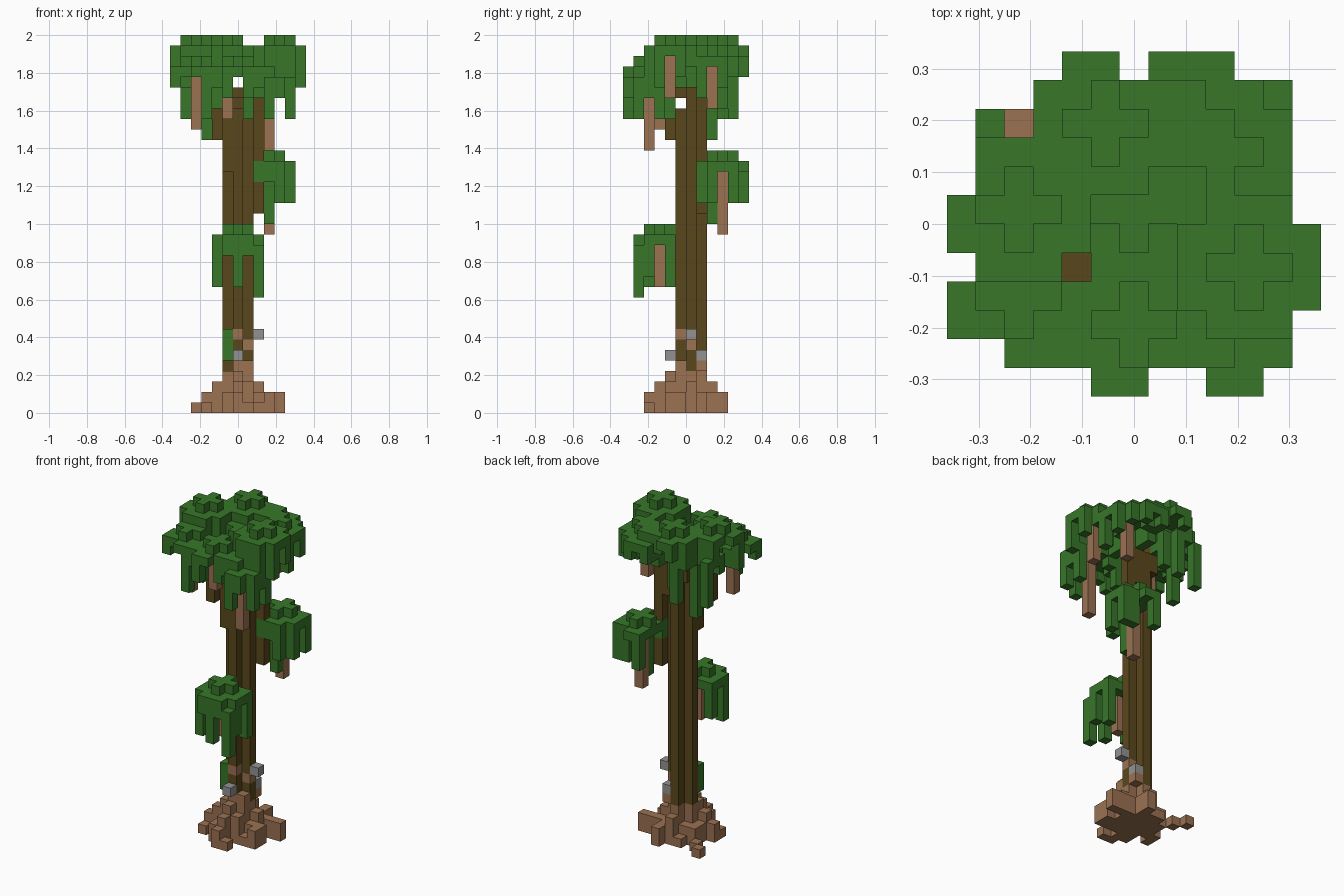
import bpy
import bmesh
import random

U = 2 / 36          # edge of one block
rng = random.Random(11)

if "Cube" in bpy.data.objects:
    bpy.data.objects.remove(bpy.data.objects["Cube"], do_unlink=True)


def make_material(name, colour):
    m = bpy.data.materials.new(name)
    m.use_nodes = True
    m.diffuse_color = (*colour, 1)
    m.node_tree.nodes["Principled BSDF"].inputs["Base Color"].default_value = (*colour, 1)
    return m


LEAF = make_material("leaf green", (0.038, 0.18, 0.022))
BARK = make_material("dark bark", (0.102, 0.063, 0.012))
ROOT = make_material("light wood", (0.325, 0.168, 0.084))
STONE = make_material("grey stone", (0.29, 0.29, 0.29))


def column(x, y, low, high):
    """Blocks stacked from level low to level high, both included."""
    return {(x, y, k) for k in range(low, high + 1)}


def columns(*specs):
    return set().union(*(column(*s) for s in specs))


def cluster(cx, cy, top, allowed, droop):
    """A dome of leaves: cross on top, wider layer below, drooping fringe."""
    cells = set()
    for dx in range(-2, 3):
        for dy in range(-2, 3):
            x, y = cx + dx, cy + dy
            reach = abs(dx) + abs(dy)
            if reach > 3 or not allowed(x, y):
                continue
            if reach <= 1:
                cells |= column(x, y, top - 1, top)
            else:
                length = droop(dx, dy) if reach == 3 else 1
                cells |= column(x, y, top - length, top - 1)
    return cells


# Trunk: a cross-shaped column with thicker upper part and boughs
trunk = columns((0, 0, 0, 30), (1, 0, 0, 30), (0, 1, 0, 30),
                (-1, 0, 0, 28), (0, -1, 0, 28))
boughs = columns((2, 1, 19, 21), (2, 1, 24, 30), (-1, -1, 23, 28), (-2, -2, 26, 31),
                 (-3, -3, 30, 30), (0, -1, 30, 30), (1, 1, 27, 30), (-1, 1, 29, 31))

# Roots: stepped mound with ragged outer blocks
roots = set()
for x in range(-3, 4):
    for y in range(-4, 4):
        r = (x * x + (y + 0.5) ** 2) ** 0.5
        if r < 1.7:
            roots |= column(x, y, 0, 3)
        elif r < 2.4:
            roots |= column(x, y, 0, rng.choice((1, 2)))
        elif r < 3.2 and rng.random() < 0.7:
            roots |= column(x, y, 0, rng.choice((0, 1, 1)))
roots |= columns((-4, 3, 0, 0), (-3, 2, 0, 0), (-3, -2, 0, 0), (4, 1, 0, 1), (3, 1, 0, 1),
                 (3, -2, 0, 1), (1, -4, 0, 0), (0, -4, 0, 1), (1, 3, 0, 1), (-3, -1, 0, 1),
                 (2, 0, 0, 2), (-2, -1, 0, 2), (0, 2, 0, 2), (0, -3, 0, 2))
patches = columns((0, -1, 7, 7), (0, -1, 4, 4), (1, 0, 6, 6),
                  (1, -1, 4, 4), (1, 1, 4, 4))

stones = {(2, 0, 7), (0, -2, 5), (1, 1, 5)}
moss = column(-1, -1, 5, 7)

# Hanging stems below the leaf domes
stems = columns((3, -4, 25, 30), (-4, -3, 27, 31), (4, -2, 30, 33), (3, 2, 29, 32),
                (-1, -3, 28, 31), (3, 3, 17, 22), (0, -3, 12, 15))

# Crown: overlapping domes trimmed to a ragged outline (row: first, last)
outline = {5: (-2, 3), 4: (-3, 4), 3: (-5, 5), 2: (-5, 5), 1: (-5, 5), 0: (-6, 5),
           -1: (-6, 6), -2: (-5, 6), -3: (-6, 6), -4: (-6, 5), -5: (-4, 5), -6: (-1, 4)}
gaps = {(-2, -2), (-4, 3), (0, 5), (1, -6), (2, -6)}


def in_crown(x, y):
    return y in outline and outline[y][0] <= x <= outline[y][1] and (x, y) not in gaps


def high_fringe(dx, dy):
    return 2 if dy == 2 else 4 if abs(dx) == 2 and dy < 0 else 3


def low_fringe(dx, dy):
    return 4 if dx == 2 else 2


crown = cluster(2, 3, 34, in_crown, lambda dx, dy: abs(dy))
for cx, cy, top in ((4, -2, 35), (-1, 3, 35), (-4, 0, 35), (3, 2, 34)):
    crown |= cluster(cx, cy, top, in_crown, high_fringe)
for cx, cy, top in ((-4, -3, 33), (3, -4, 32), (-3, 2, 33)):
    crown |= cluster(cx, cy, top, in_crown, low_fringe)
for cx, cy in ((0, -4), (0, 0)):
    crown |= cluster(cx, cy, 33, in_crown, lambda dx, dy: 2)
crown |= columns((-3, 2, 26, 31), (-5, 3, 28, 32), (-3, -5, 28, 32), (-2, 4, 28, 32),
                 (5, -5, 28, 30), (3, -6, 28, 30), (1, -2, 28, 31), (-1, -6, 30, 30),
                 (5, -4, 30, 30), (4, -4, 32, 33))
# Close any open patch in the middle of the crown
for y, (first, last) in outline.items():
    for x in range(first, last + 1):
        if in_crown(x, y) and not any((x, y, k) in crown for k in range(28, 36)):
            crown |= column(x, y, 32, 32)

# Two lower domes on the trunk
front_fringe = {(2, -1): 4, (2, 1): 5, (-2, -1): 5, (-2, 1): 4}
front_leaves = cluster(0, -3, 17, lambda x, y: y <= -2,
                       lambda dx, dy: front_fringe.get((dx, dy), 2))
front_leaves |= columns((2, -5, 11, 15), (0, -5, 12, 16))
side_fringe = {(2, -1): 4, (2, 1): 4, (1, -2): 4, (-1, 2): 4}
side_leaves = cluster(3, 3, 24, lambda x, y: x >= 2 and y >= 1 and (x, y) != (4, 5),
                      lambda dx, dy: side_fringe.get((dx, dy), 2))
side_leaves |= columns((3, 2, 18, 22), (3, 1, 22, 23), (4, 4, 20, 23))

# Earlier parts claim a block before later ones
parts = (("stones", stones, STONE), ("root_patches", patches, ROOT), ("hanging_stems", stems, ROOT),
         ("roots", roots, ROOT), ("trunk", trunk, BARK), ("boughs", boughs, BARK),
         ("trunk_moss", moss, LEAF), ("crown_leaves", crown, LEAF),
         ("front_leaves", front_leaves, LEAF), ("side_leaves", side_leaves, LEAF))
occupied = set().union(*(p[1] for p in parts))


def build(name, cells, material):
    """Turn a set of blocks into a mesh holding only their exposed faces."""
    bm = bmesh.new()
    for cell in cells:
        for axis in range(3):
            for side in (0, 1):
                neighbour = list(cell)
                neighbour[axis] += 2 * side - 1
                if tuple(neighbour) in occupied:
                    continue
                corners = []
                for a, b in ((0, 0), (1, 0), (1, 1), (0, 1)):
                    p = list(cell)
                    p[axis] += side
                    p[(axis + 1) % 3] += a
                    p[(axis + 2) % 3] += b
                    corners.append(bm.verts.new(((p[0] - 0.5) * U, p[1] * U, p[2] * U)))
                bm.faces.new(corners if side else corners[::-1])
    bmesh.ops.remove_doubles(bm, verts=bm.verts, dist=U / 100)
    mesh = bpy.data.meshes.new(name)
    bm.to_mesh(mesh)
    bm.free()
    mesh.materials.append(material)
    bpy.context.scene.collection.objects.link(bpy.data.objects.new(name, mesh))


claimed = set()
for name, cells, material in parts:
    build(name, cells - claimed, material)
    claimed |= cells
